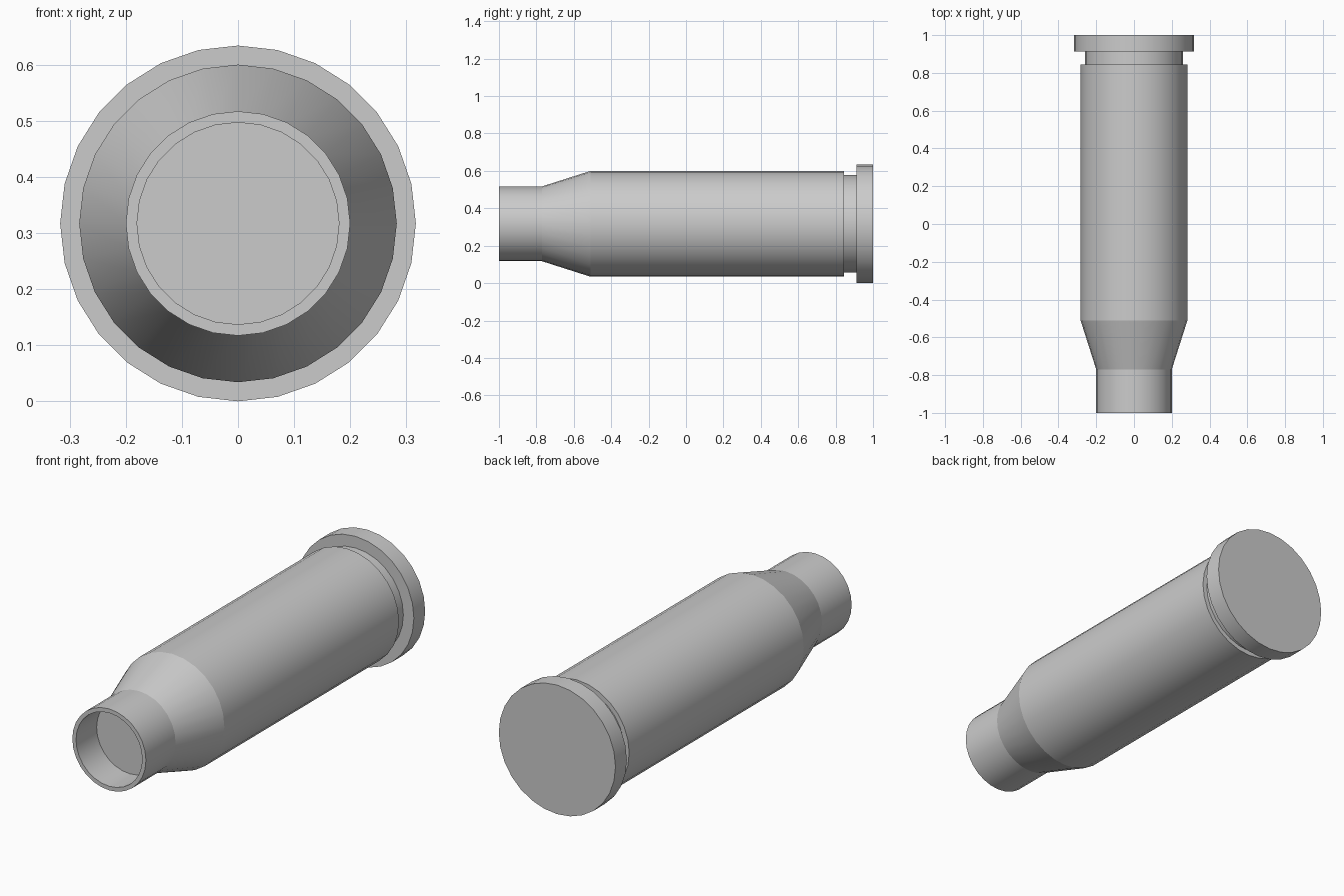
import bpy
import math

cube = bpy.data.objects.get("Cube")
if cube:
    bpy.data.objects.remove(cube, do_unlink=True)

SIDES = 28
AXIS_HEIGHT = 0.317

metal = bpy.data.materials.new("grey metal")
metal.use_nodes = True
grey = (0.6, 0.6, 0.6, 1.0)
metal.diffuse_color = grey
metal.node_tree.nodes["Principled BSDF"].inputs["Base Color"].default_value = grey


def lathe(name, profile):
    """Revolve (radius, y) points about the y axis and cap both ends."""
    verts, faces = [], []
    for radius, y in profile:
        for i in range(SIDES):
            a = math.tau * i / SIDES
            verts.append((radius * math.cos(a), y, radius * math.sin(a)))
    for ring in range(len(profile) - 1):
        for i in range(SIDES):
            a, b = ring * SIDES + i, ring * SIDES + (i + 1) % SIDES
            faces.append((a, b, b + SIDES, a + SIDES))
    last = (len(profile) - 1) * SIDES
    faces.append(tuple(reversed(range(SIDES))))
    faces.append(tuple(range(last, last + SIDES)))
    mesh = bpy.data.meshes.new(name)
    # Flip the winding so that the normals point outwards
    mesh.from_pydata(verts, [], [tuple(reversed(f)) for f in faces])
    mesh.materials.append(metal)
    obj = bpy.data.objects.new(name, mesh)
    obj.location.z = AXIS_HEIGHT
    bpy.context.collection.objects.link(obj)
    bpy.ops.object.select_all(action="DESELECT")
    obj.select_set(True)
    bpy.context.view_layer.objects.active = obj
    bpy.ops.object.shade_smooth_by_angle(angle=math.radians(16))
    return obj


# From the recessed mouth floor, out over the neck and shoulder, to the rim
lathe("cartridge_case", [
    (0.18, -0.84),    # mouth floor
    (0.18, -1.0),     # mouth inner edge
    (0.2, -1.0),      # mouth outer edge
    (0.2, -0.77),     # neck end
    (0.283, -0.51),   # shoulder end
    (0.283, 0.845),   # body end
    (0.26, 0.845),    # groove
    (0.26, 0.912),
    (0.317, 0.912),   # rim
    (0.317, 1.0),
])
